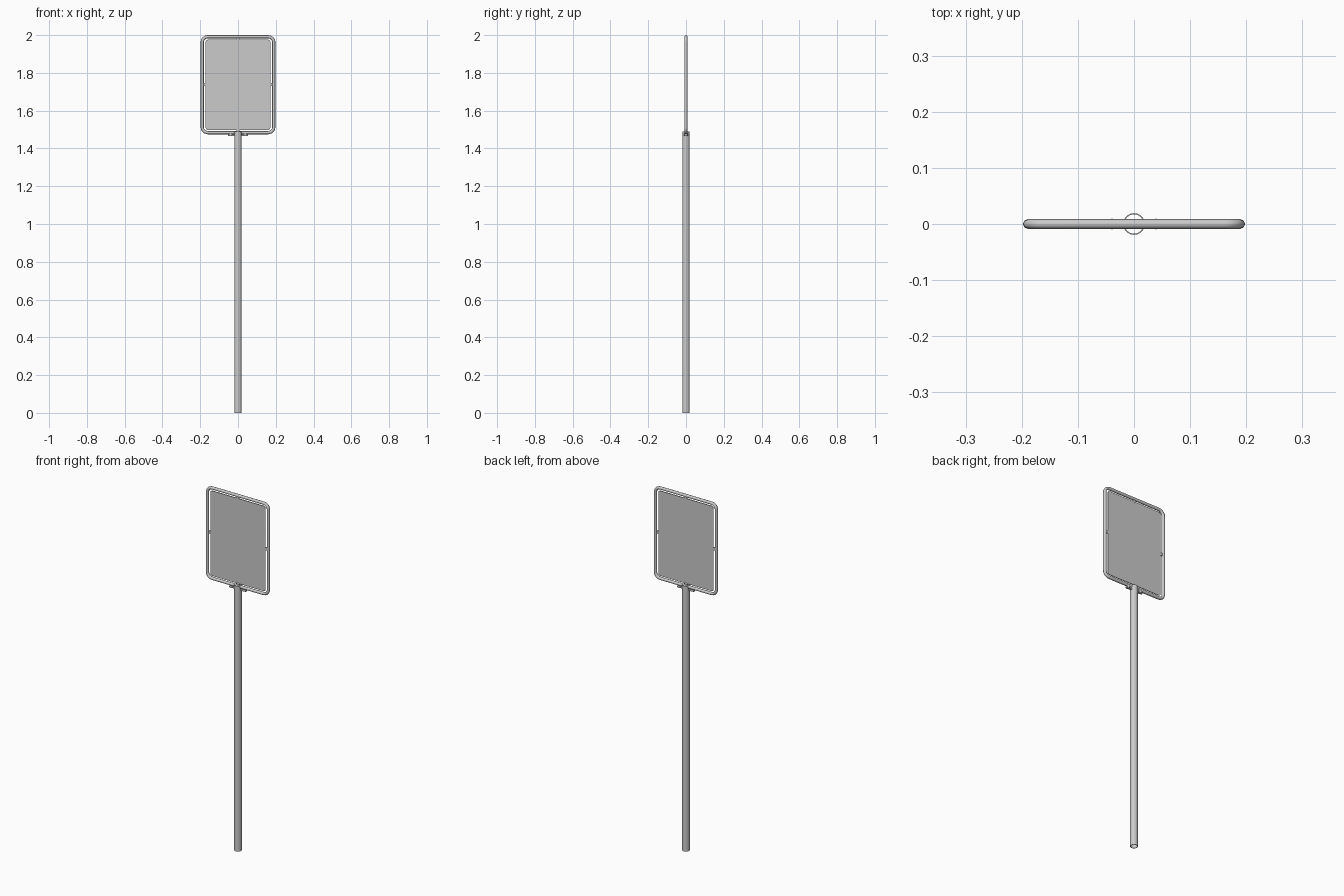
import bpy, math
from math import pi, sin, cos

if "Cube" in bpy.data.objects:
    bpy.data.objects.remove(bpy.data.objects["Cube"])

R = 0.0085            # frame tube radius
POLE_R = 0.0193
FRAME_BOTTOM, FRAME_TOP, HALF_W = 1.475, 2.0, 0.198


def finish(obj, name):
    obj.name = name
    bpy.ops.object.shade_smooth_by_angle(angle=math.radians(50))
    return obj


def box(name, size, loc, bevel=0):
    bpy.ops.mesh.primitive_cube_add(size=1, location=loc)
    o = bpy.context.object
    o.name = name
    o.scale = size
    bpy.ops.object.transform_apply(location=False, rotation=False, scale=True)
    if bevel:
        m = o.modifiers.new("bevel", 'BEVEL')
        m.width, m.segments = bevel, 2
    return o


def cylinder(name, r, depth, loc, rot=(0, 0, 0), sides=16):
    bpy.ops.mesh.primitive_cylinder_add(vertices=sides, radius=r, depth=depth,
                                        location=loc, rotation=rot)
    return finish(bpy.context.object, name)


def rounded_rect(hw, z0, z1, r, n=6):
    pts = []
    for q, (cx, cz) in enumerate([(hw - r, z1 - r), (-hw + r, z1 - r),
                                  (-hw + r, z0 + r), (hw - r, z0 + r)]):
        for i in range(n + 1):
            a = q * pi / 2 + i / n * pi / 2
            pts.append((cx + r * cos(a), 0, cz + r * sin(a)))
    return pts


# hollow pole, open at both ends
inner = POLE_R - 0.0022
top = 1.491
ring, N = [(POLE_R, 0), (POLE_R, top), (inner, top), (inner, 0)], 32
verts = [(r * cos(2 * pi * i / N), r * sin(2 * pi * i / N), z)
         for i in range(N) for r, z in ring]
faces = [(i * 4 + j, (i + 1) % N * 4 + j, (i + 1) % N * 4 + (j + 1) % 4, i * 4 + (j + 1) % 4)
         for i in range(N) for j in range(4)]
mesh = bpy.data.meshes.new("pole")
mesh.from_pydata(verts, [], faces)
pole = bpy.data.objects.new("pole", mesh)
bpy.context.collection.objects.link(pole)
bpy.context.view_layer.objects.active = pole
pole.select_set(True)
finish(pole, "pole")

# rounded tubular frame
curve = bpy.data.curves.new("sign_frame", 'CURVE')
curve.dimensions = '3D'
curve.bevel_depth, curve.bevel_resolution = R, 2
pts = rounded_rect(HALF_W - R, FRAME_BOTTOM + R, FRAME_TOP - R, 0.03)
sp = curve.splines.new('POLY')
sp.points.add(len(pts) - 1)
for p, co in zip(sp.points, pts):
    p.co = (*co, 1)
sp.use_cyclic_u = True
frame = bpy.data.objects.new("sign_frame", curve)
bpy.context.collection.objects.link(frame)
bpy.ops.object.select_all(action='DESELECT')
bpy.context.view_layer.objects.active = frame
frame.select_set(True)
bpy.ops.object.convert(target='MESH')
finish(bpy.context.object, "sign_frame")

# flat sign panel with softened corners
outline = rounded_rect(0.171, 1.498, 1.976, 0.012, 4)
mesh = bpy.data.meshes.new("sign_panel")
mesh.from_pydata(outline, [], [tuple(range(len(outline)))])
panel = bpy.data.objects.new("sign_panel", mesh)
bpy.context.collection.objects.link(panel)
m = panel.modifiers.new("thickness", 'SOLIDIFY')
m.thickness, m.offset = 0.004, 0

# tabs joining panel and frame
for s in (-1, 1):
    box("side_tab", (0.018, 0.006, 0.016), (s * 0.175, 0, 1.739))
for z in (1.979, 1.496):
    box("end_tab", (0.016, 0.006, 0.018), (0, 0, z))

# bracket ears and bolts beside the pole top
for s in (-1, 1):
    box("bracket_ear", (0.036, 0.012, 0.008), (s * 0.034, 0, 1.469), 0.001)
    cylinder("bracket_bolt", 0.0095, 0.012, (s * 0.039, 0, 1.472))
